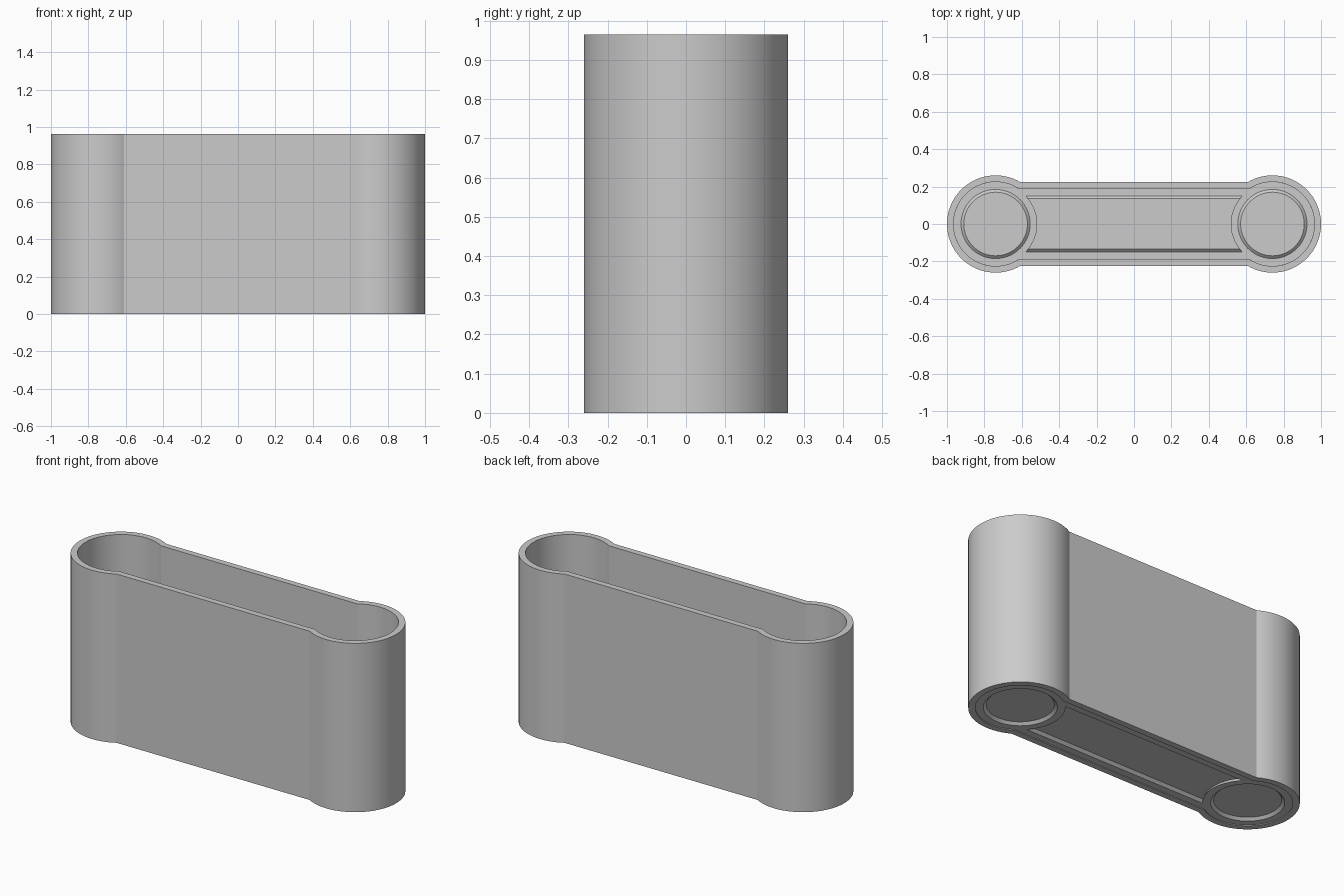
import bpy, bmesh
from math import sin, cos, pi, asin, sqrt

if "Cube" in bpy.data.objects:
    bpy.data.objects.remove(bpy.data.objects["Cube"])

HEIGHT = 0.964
CX = 0.74          # centre of each round end
SEG = 56           # steps around each round end


def finish(name, bm, recalc=False):
    if recalc:
        bmesh.ops.recalc_face_normals(bm, faces=bm.faces[:])
    mesh = bpy.data.meshes.new(name)
    bm.to_mesh(mesh)
    bm.free()
    ob = bpy.data.objects.new(name, mesh)
    bpy.context.collection.objects.link(ob)
    bpy.ops.object.select_all(action='DESELECT')
    ob.select_set(True)
    bpy.context.view_layer.objects.active = ob
    bpy.ops.object.shade_smooth_by_angle(angle=0.4)
    return ob


def outline(r, half):
    """Dumbbell outline: two arcs joined by a straight bar."""
    a = pi - asin(half / r)
    arc = [(-a + 2 * a * i / SEG) for i in range(SEG + 1)]
    right = [(CX + r * cos(t), r * sin(t)) for t in arc]
    return right + [(-x, -y) for x, y in right]


def skin(bm, loops):
    """Join successive closed vertex loops with quads."""
    for a, b in zip(loops, loops[1:]):
        n = len(a)
        for i in range(n):
            j = (i + 1) % n
            bm.faces.new((a[i], a[j], b[j], b[i]))


# Outer shell with wall thickness, open at the top
bm = bmesh.new()
outer, inner = outline(0.26, 0.225), outline(0.225, 0.19)
loops = [[bm.verts.new((x, y, z)) for x, y in pts]
         for pts, z in ((outer, 0), (outer, HEIGHT), (inner, HEIGHT), (inner, 0))]
skin(bm, loops + loops[:1])
finish("outer_shell", bm, True)

# Round floor pads with a rim groove and raised centre
for side, sx in (("left", -1), ("right", 1)):
    bm = bmesh.new()
    loops = [[bm.verts.new((sx * CX + r * cos(2 * pi * i / 64),
                            r * sin(2 * pi * i / 64), z)) for i in range(64)]
             for r, z in ((0.225, 0.004), (0.185, 0.004), (0.17, 0.018))]
    skin(bm, loops)
    bm.faces.new(loops[-1])
    finish(side + "_floor_pad", bm)

# Long floor between the pads, ends following the round pads
bm = bmesh.new()
half = [(0.19, 0.004), (0.15, 0.004), (0.135, 0.018), (0.09, 0.018), (0.045, 0.018)]
section = [(-y, z) for y, z in half] + [(0, 0.018)] + half[::-1]
rows = []
for y, z in section:
    x = CX - sqrt(0.22 ** 2 - y * y)
    rows.append((bm.verts.new((-x, y, z)), bm.verts.new((x, y, z))))
for (a, b), (c, d) in zip(rows, rows[1:]):
    bm.faces.new((a, b, d, c))
finish("middle_floor", bm)
